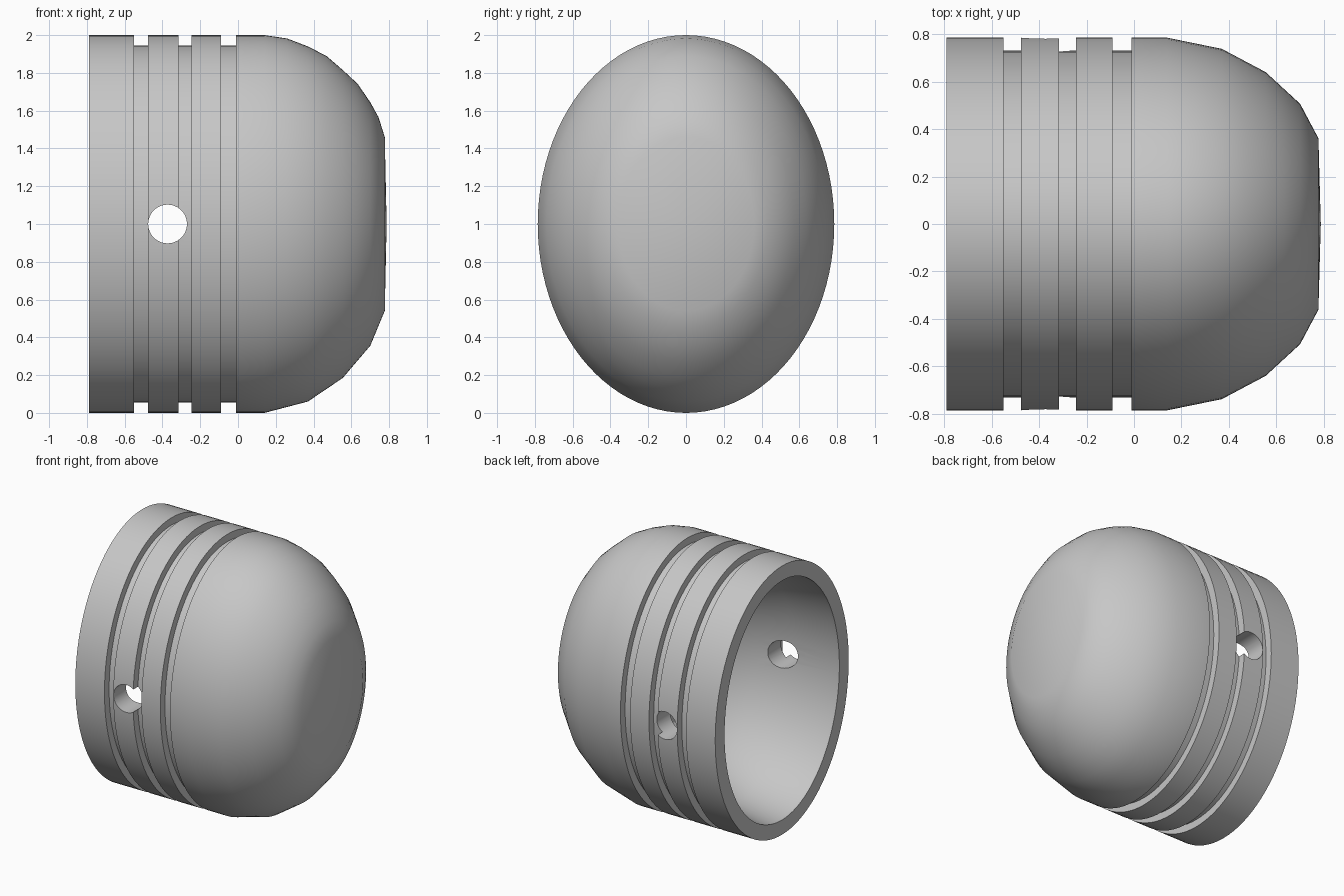
import bpy, bmesh
from math import sin, cos, pi

if "Cube" in bpy.data.objects:
    bpy.data.objects.remove(bpy.data.objects["Cube"], do_unlink=True)

SEGMENTS = 96
HALF_WIDTH = 0.785    # y radius of the oval section; z radius is 1
GROOVE = 0.055        # groove depth
WALL = 0.11           # wall thickness at the rim

metal = bpy.data.materials.new("plain_grey")
metal.use_nodes = True
grey = (0.57, 0.57, 0.57, 1)
metal.diffuse_color = grey
metal.node_tree.nodes["Principled BSDF"].inputs["Base Color"].default_value = grey

# Profile rings: x, oval scale, uniform inset, extra rounding on the upper side
crown = [(0.14, 1), (0.37, 0.94), (0.555, 0.815), (0.70, 0.645), (0.777, 0.46)]
rings = [(0.777, 0.46, 0, 0)]
for (xa, ra), (xb, rb) in reversed(list(zip(crown, crown[1:]))):
    rings += [((xa + xb) / 2, (ra + rb) / 2, 0, 0.012), (xa, ra, 0, 0)]

# Three ring grooves, then the open rim
for right, left in ((-0.01, -0.09), (-0.245, -0.315), (-0.477, -0.55)):
    rings += [(right, 1, 0, 0), (right, 1, GROOVE, 0),
              (left, 1, GROOVE, 0), (left, 1, 0, 0)]
rings += [(-0.79, 1, 0, 0), (-0.79, 1, WALL, 0)]

# Domed hollow: the crown shape stretched back from the rim
STRETCH = 1.36
hollow = [(-0.76 + (x - 0.14) * STRETCH, r) for x, r in crown]
rings += [(x, r, WALL * r, 0) for x, r in hollow]

bm = bmesh.new()


def make_ring(x, scale, inset, bulge):
    verts = []
    for k in range(SEGMENTS):
        a = 2 * pi * k / SEGMENTS
        out = bulge * max(0, sin(a)) ** 4
        verts.append(bm.verts.new((x + out / 2,
                                   (HALF_WIDTH * scale - inset + out) * cos(a),
                                   1 + (scale - inset + out) * sin(a))))
    return verts


loops = [make_ring(*r) for r in rings]
for a, b in zip(loops, loops[1:]):
    for k in range(SEGMENTS):
        n = (k + 1) % SEGMENTS
        bm.faces.new((a[k], a[n], b[n], b[k]))
for loop, x in ((loops[0], 0.787), (loops[-1], hollow[-1][0] + 0.015)):
    tip = bm.verts.new((x, 0, 1))
    for k in range(SEGMENTS):
        bm.faces.new((loop[k], loop[(k + 1) % SEGMENTS], tip))
bmesh.ops.recalc_face_normals(bm, faces=bm.faces)
mesh = bpy.data.meshes.new("piston_body")
bm.to_mesh(mesh)
bm.free()
mesh.materials.append(metal)
body = bpy.data.objects.new("piston_body", mesh)
bpy.context.collection.objects.link(body)

# Pin hole through both side walls
bpy.ops.mesh.primitive_cylinder_add(vertices=48, radius=0.1025, depth=2,
                                    location=(-0.373, 0, 1), rotation=(pi / 2, 0, 0))
cutter = bpy.context.object
cutter.name = "pin_hole_cutter"
cutter.hide_render = True
cutter.data.materials.append(metal)
cut = body.modifiers.new("pin_hole", "BOOLEAN")
cut.operation = "DIFFERENCE"
cut.solver = "EXACT"
cut.object = cutter

bpy.ops.object.select_all(action="DESELECT")
bpy.context.view_layer.objects.active = body
body.select_set(True)
bpy.ops.object.modifier_apply(modifier=cut.name)
bpy.data.objects.remove(cutter, do_unlink=True)
bpy.ops.object.shade_smooth_by_angle(angle=pi / 6)
